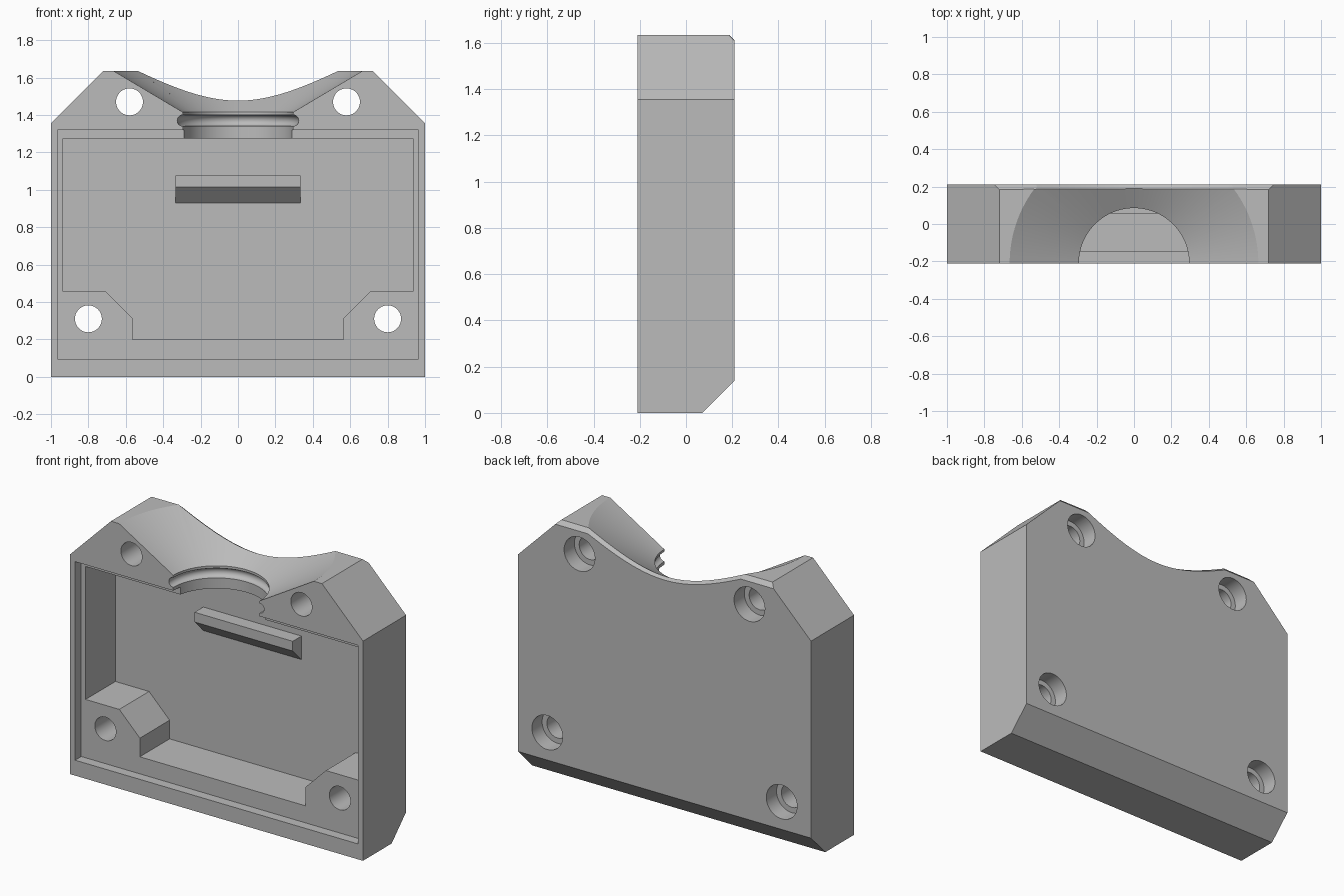
import bpy, bmesh
from math import sin, cos, pi, radians
from mathutils import Vector

if "Cube" in bpy.data.objects:
    bpy.data.objects.remove(bpy.data.objects["Cube"])

FRONT, BACK, TOP = -0.21, 0.21, 1.635

grey = bpy.data.materials.new("plain grey")
grey.use_nodes = True
colour = (0.5, 0.5, 0.5, 1)
grey.diffuse_color = colour
grey.node_tree.nodes["Principled BSDF"].inputs["Base Color"].default_value = colour


def finish(name, bm):
    bmesh.ops.recalc_face_normals(bm, faces=bm.faces)
    mesh = bpy.data.meshes.new(name)
    bm.to_mesh(mesh)
    bm.free()
    mesh.materials.append(grey)
    ob = bpy.data.objects.new(name, mesh)
    bpy.context.collection.objects.link(ob)
    return ob


def prism(name, points, axis, start, end):
    """Extrude a polygon, drawn as (x, z) or (y, z), along the named axis."""
    bm = bmesh.new()
    place = (lambda p: (p[0], start, p[1])) if axis == "y" else (lambda p: (start, p[0], p[1]))
    face = bm.faces.new([bm.verts.new(place(p)) for p in points])
    out = bmesh.ops.extrude_face_region(bm, geom=[face])
    step = Vector((0, end - start, 0)) if axis == "y" else Vector((end - start, 0, 0))
    bmesh.ops.translate(bm, vec=step, verts=[v for v in out["geom"] if isinstance(v, bmesh.types.BMVert)])
    return finish(name, bm)


def mirrored(half):
    """Close a right-hand (x, z) outline with its mirror image."""
    return half + [(-x, z) for x, z in reversed(half)]


def disc(name, x, z, radius, start, end):
    ring = [(x + radius * cos(i * pi / 24), z + radius * sin(i * pi / 24)) for i in range(48)]
    return prism(name, ring, "y", start, end)


def lathe(name, profile, segments=128):
    """Revolve an (r, z) profile about a vertical axis on the front face."""
    bm = bmesh.new()
    rings = [[bm.verts.new((r * cos(2 * pi * i / segments), FRONT + r * sin(2 * pi * i / segments), z))
              for i in range(segments)] for r, z in profile]
    for low, high in zip(rings, rings[1:]):
        for i in range(segments):
            j = (i + 1) % segments
            bm.faces.new((low[i], low[j], high[j], high[i]))
    bm.faces.new(rings[0])
    bm.faces.new(rings[-1])
    return finish(name, bm)


def cut(target, cutter):
    mod = target.modifiers.new("cut", "BOOLEAN")
    mod.operation = "DIFFERENCE"
    mod.solver = "EXACT"
    mod.object = cutter
    bpy.context.view_layer.update()
    mesh = bpy.data.meshes.new_from_object(target.evaluated_get(bpy.context.evaluated_depsgraph_get()))
    target.modifiers.clear()
    target.data = mesh
    bpy.data.objects.remove(cutter)


# Block with sloping shoulders
shell = prism("shell", mirrored([(1, 0), (1, 1.355), (0.72, TOP)]), "y", FRONT, BACK)

# Funnel, with a rounded groove in its neck
groove = [(0.295 + 0.03 * sin(a), 1.37 - 0.03 * cos(a)) for a in (i * pi / 10 for i in range(11))]
slope = (0.665 - 0.295) / (TOP - 1.415)
funnel = [(0.295, 1.2)] + groove + [(0.295, 1.415), (0.295 + slope * (1.75 - 1.415), 1.75)]
cut(shell, lathe("funnel_cutter", funnel))

# Small chamfer along the upper back rim
bm = bmesh.new()
bm.from_mesh(shell.data)
bmesh.ops.remove_doubles(bm, verts=bm.verts, dist=0.0002)
rim = [e for e in bm.edges
       if all(abs(v.co.y - BACK) < 0.001 and v.co.z > 1.4 for v in e.verts)
       and all(abs(v.co.x) < 0.721 for v in e.verts)]
bmesh.ops.bevel(bm, geom=rim, offset=0.025, segments=1, affect="EDGES", clamp_overlap=False)
bm.to_mesh(shell.data)
bm.free()

# Large chamfer under the back
cut(shell, prism("chamfer_cutter", [(0.07, 0), (0.27, 0.2), (0.27, -0.1), (-0.03, -0.1)], "x", -1.1, 1.1))

# Lid recess, then the deep cavity with its two corner bosses
cut(shell, prism("recess_cutter", mirrored([(0.965, 0.095), (0.965, 1.32)]), "y", -0.3, -0.15))
cavity = [(0.565, 0.2), (0.565, 0.315), (0.705, 0.455), (0.935, 0.455), (0.935, 1.275)]
cut(shell, prism("cavity_cutter", mirrored(cavity), "y", -0.25, 0.14))

# Screw holes, counterbored from the back
for x, z in ((0.58, 1.47), (0.8, 0.31)):
    for side in (-1, 1):
        cut(shell, disc("hole_cutter", side * x, z, 0.072, -0.3, 0.3))
        cut(shell, disc("counterbore_cutter", side * x, z, 0.105, 0.11, 0.3))

# Catch bar on the cavity wall, sloped underneath
catch = prism("catch_bar", [(0.15, 0.92), (0.055, 1.015), (0.055, 1.075), (0.15, 1.075)], "x", -0.335, 0.335)

bpy.ops.object.select_all(action="DESELECT")
for ob in (shell, catch):
    ob.select_set(True)
bpy.context.view_layer.objects.active = shell
bpy.ops.object.shade_smooth_by_angle(angle=radians(25))
